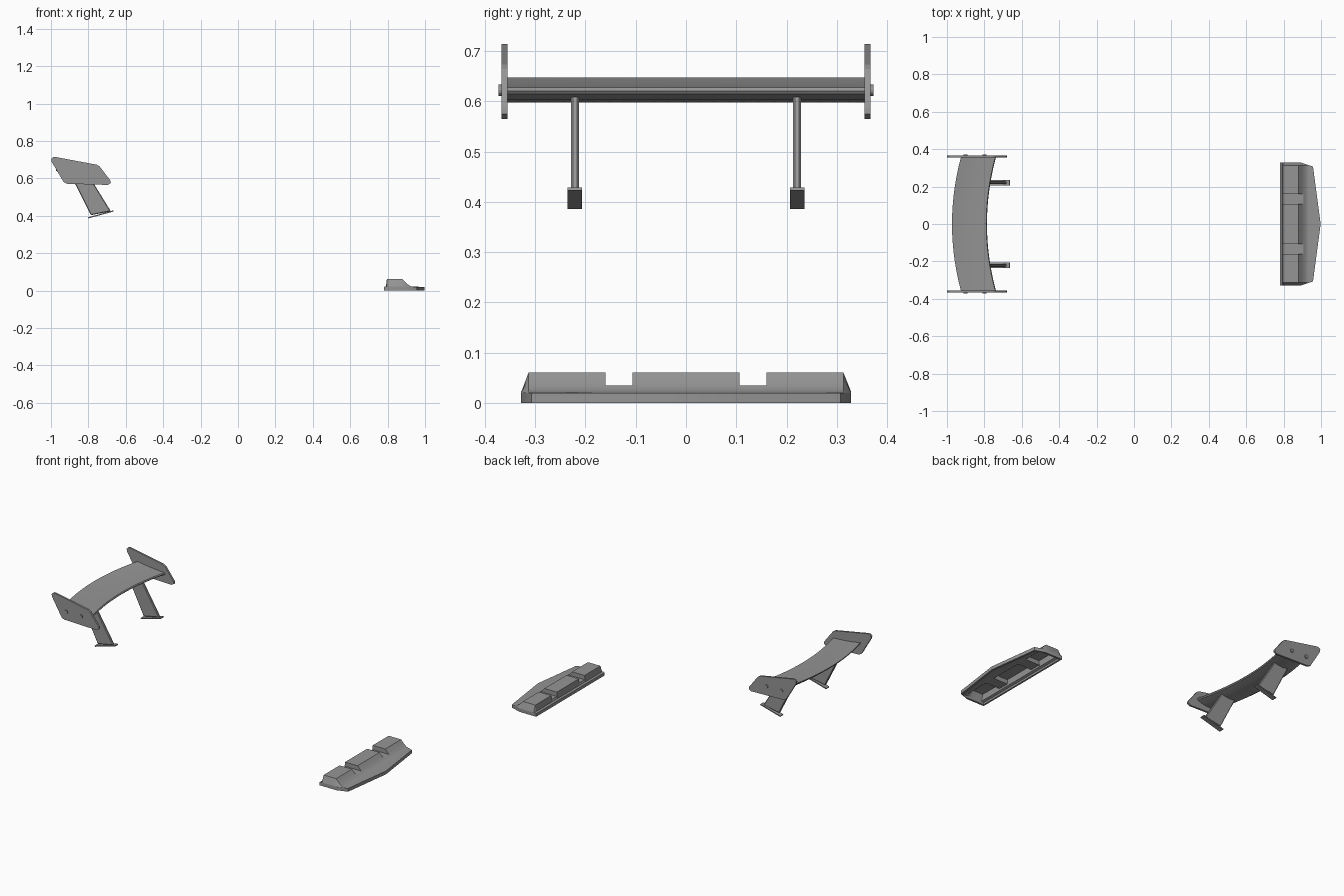
import bpy, bmesh, math

cube = bpy.data.objects.get("Cube")
if cube:
    bpy.data.objects.remove(cube, do_unlink=True)

grey = bpy.data.materials.new("mid_grey")
grey.use_nodes = True
COLOUR = (0.3, 0.3, 0.3, 1)
grey.diffuse_color = COLOUR
grey.node_tree.nodes["Principled BSDF"].inputs["Base Color"].default_value = COLOUR


def finish(name, bm, bevel=0, smooth=None):
    """Turn a bmesh into a coloured object."""
    bmesh.ops.remove_doubles(bm, verts=bm.verts, dist=0.0001)
    bmesh.ops.recalc_face_normals(bm, faces=bm.faces)
    mesh = bpy.data.meshes.new(name)
    bm.to_mesh(mesh)
    bm.free()
    mesh.materials.append(grey)
    ob = bpy.data.objects.new(name, mesh)
    bpy.context.collection.objects.link(ob)
    if bevel:
        mod = ob.modifiers.new("Bevel", "BEVEL")
        mod.width = bevel
        mod.segments = 1
    if smooth:
        bpy.ops.object.select_all(action="DESELECT")
        ob.select_set(True)
        bpy.context.view_layer.objects.active = ob
        bpy.ops.object.shade_smooth_by_angle(angle=math.radians(smooth))
    return ob


def loft(bm, rings, closed=True, caps=True):
    """Skin a list of point rings; returns the vertex rings."""
    rows = [[bm.verts.new(p) for p in ring] for ring in rings]
    n = len(rows[0])
    for a, b in zip(rows, rows[1:]):
        for i in range(n if closed else n - 1):
            j = (i + 1) % n
            bm.faces.new((a[i], a[j], b[j], b[i]))
    if caps:
        bm.faces.new(rows[0])
        bm.faces.new(rows[-1])
    return rows


def slab(name, outline, y, width, bevel=0):
    """Side outline extruded across y."""
    bm = bmesh.new()
    loft(bm, [[(x, y + s * width / 2, z) for x, z in outline] for s in (-1, 1)])
    return finish(name, bm, bevel)


# Wing blade: aerofoil swept along a shallow arc
AEROFOIL = [(-0.973, 0.647), (-0.93, 0.639), (-0.88, 0.633), (-0.83, 0.629),
            (-0.79, 0.627), (-0.786, 0.621), (-0.79, 0.615), (-0.83, 0.603),
            (-0.87, 0.598), (-0.91, 0.604), (-0.945, 0.620), (-0.973, 0.641)]
bm = bmesh.new()
rings = []
for i in range(25):
    y = -0.358 + 0.716 * i / 24
    sweep = 0.048 * (y / 0.358) ** 2
    rings.append([(x + sweep, y, z) for x, z in AEROFOIL])
loft(bm, rings)
finish("wing_blade", bm, smooth=35)

# End plates, bolts, struts and feet on both sides
PLATE = [(-0.990, 0.713), (-0.975, 0.714), (-0.755, 0.673), (-0.740, 0.664),
         (-0.682, 0.588), (-0.680, 0.575), (-0.695, 0.565), (-0.915, 0.571),
         (-0.932, 0.580), (-0.997, 0.690), (-0.999, 0.704)]
STRUT = [(-0.787, 0.403), (-0.680, 0.424), (-0.797, 0.614), (-0.893, 0.614)]
FOOT = [(-0.801, 0.392), (-0.799, 0.386), (-0.664, 0.423), (-0.666, 0.429)]
for side, s in (("left", 1), ("right", -1)):
    slab(side + "_end_plate", PLATE, s * 0.361, 0.012)
    slab(side + "_strut", STRUT, s * 0.221, 0.016, 0.004)
    slab(side + "_foot", FOOT, s * 0.221, 0.029)
    for k, x in enumerate((-0.90, -0.80)):
        circle = [(x + 0.011 * math.cos(a * math.pi / 6),
                   0.622 + 0.011 * math.sin(a * math.pi / 6)) for a in range(12)]
        slab(f"{side}_bolt_{k + 1}", circle, s * 0.368, 0.009)


# Front splitter: hollow shell with three raised blocks and two low notches
def front_edge(y):
    y = abs(y)
    if y > 0.307:
        return 0.957 - 0.064 * (y - 0.307) / 0.021
    return 0.998 - 0.041 * y / 0.307


def outer(y, top):
    edge = front_edge(y)
    pts = [(0.78, 0), (0.78, 0.019), (0.791, 0.023), (0.796, top), (0.84, top)]
    for i in range(9):
        t = i / 8
        pts.append((0.880 + 0.055 * t, min(top, 0.021 + 0.041 * (1 - t) ** 1.7)))
    pts += [(edge, 0.020), (edge, 0)]
    return [(min(x, edge), y, z) for x, z in pts]


def inner(y, top):
    roof = top - 0.008
    edge = front_edge(y) - 0.012
    pts = [(0.79, 0), (0.79, 0.012), (0.803, 0.017), (0.805, roof), (0.84, roof)]
    for i in range(9):
        t = i / 8
        pts.append((0.874 + 0.055 * t, min(roof, 0.012 + 0.041 * (1 - t) ** 1.7)))
    pts += [(edge, 0.012), (edge, 0)]
    return [(min(x, edge), y, z) for x, z in pts]


HIGH, LOW, RIM = 0.061, 0.035, 0.021
half = [(0, HIGH, 0), (0.106, HIGH, -0.006), (0.106, LOW, -0.006),
        (0.160, LOW, 0.006), (0.160, HIGH, 0.006), (0.307, HIGH, -0.006),
        (0.313, HIGH, -0.008), (0.328, RIM, -0.012)]
stations = [(-y, h, -d) for y, h, d in reversed(half[1:])] + half
bm = bmesh.new()
skin = loft(bm, [outer(y, h) for y, h, d in stations], False)
lining = loft(bm, [inner(y + d, h) for y, h, d in stations], False)
for end in (0, -1):
    for a, b in zip(skin, skin[1:]):
        i = skin.index(a)
        bm.faces.new((a[end], b[end], lining[i + 1][end], lining[i][end]))
    bm.faces.new((skin[end][0], skin[end][-1], lining[end][-1], lining[end][0]))
finish("front_splitter", bm, smooth=20)
